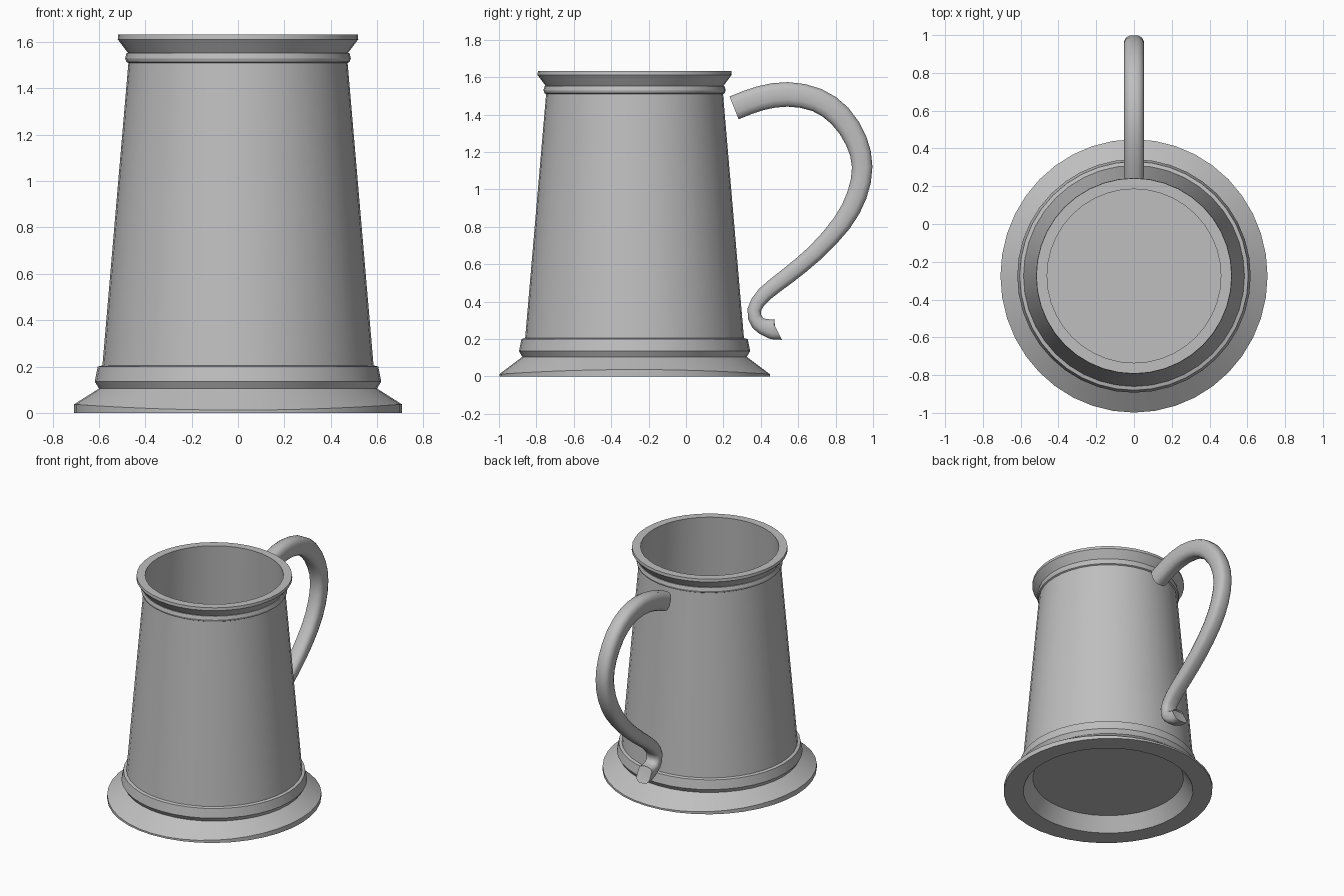
import bpy, bmesh, math
from mathutils import Vector

cube = bpy.data.objects.get("Cube")
if cube:
    bpy.data.objects.remove(cube)

CENTRE_Y = -0.275
SEGMENTS = 40

pewter = bpy.data.materials.new("pewter grey")
pewter.use_nodes = True
pewter.diffuse_color = (0.52, 0.52, 0.52, 1)
pewter.node_tree.nodes["Principled BSDF"].inputs["Base Color"].default_value = (0.52, 0.52, 0.52, 1)


def finish(name, bm, angle):
    bmesh.ops.recalc_face_normals(bm, faces=bm.faces)
    mesh = bpy.data.meshes.new(name)
    bm.to_mesh(mesh)
    bm.free()
    mesh.materials.append(pewter)
    obj = bpy.data.objects.new(name, mesh)
    bpy.context.collection.objects.link(obj)
    bpy.ops.object.select_all(action='DESELECT')
    obj.select_set(True)
    bpy.context.view_layer.objects.active = obj
    bpy.ops.object.shade_smooth_by_angle(angle=math.radians(angle))
    return obj


def bridge(bm, a, b):
    n = len(a)
    for i in range(n):
        j = (i + 1) % n
        bm.faces.new((a[i], a[j], b[j], b[i]))


# Tankard: hollow underside, flared foot, tapered wall, rim and interior
profile = [(0.515, 0.10), (0.58, 0), (0.707, 0), (0.707, 0.037), (0.60, 0.105),
           (0.618, 0.135), (0.605, 0.20), (0.585, 0.205), (0.473, 1.51),
           (0.482, 1.515), (0.487, 1.53), (0.481, 1.553), (0.475, 1.553),
           (0.519, 1.612), (0.517, 1.632), (0.46, 1.632), (0.565, 0.13)]
bm = bmesh.new()
rings = []
for r, z in profile:
    ring = []
    for i in range(SEGMENTS):
        a = math.tau * i / SEGMENTS
        s = math.sin(a)
        # The foot edge is slightly longer and thinner from front to back
        depth = 1.023 if r > 0.7 else 1
        drop = 0.025 * s * s if r > 0.7 and z > 0 else 0
        ring.append(bm.verts.new((r * math.cos(a), CENTRE_Y + r * s * depth, z - drop)))
    rings.append(ring)
for a, b in zip(rings, rings[1:]):
    bridge(bm, a, b)
bm.faces.new(rings[0])
bm.faces.new(rings[-1])
finish("tankard_body", bm, 25)

# Handle centre line: y, z, half thickness
path = [(0.257, 1.436, 0.067), (0.395, 1.487, 0.067), (0.545, 1.508, 0.067),
        (0.70, 1.478, 0.065), (0.823, 1.393, 0.064), (0.91, 1.26, 0.06),
        (0.942, 1.12, 0.056), (0.914, 0.97, 0.055), (0.834, 0.82, 0.052),
        (0.69, 0.66, 0.047), (0.54, 0.535, 0.045), (0.42, 0.44, 0.042),
        (0.364, 0.355, 0.037), (0.385, 0.285, 0.04), (0.44, 0.258, 0.05),
        (0.487, 0.248, 0.06)]


def smooth_path(points, steps):
    pts = [Vector(p) for p in points]
    pts = [2 * pts[0] - pts[1]] + pts + [2 * pts[-1] - pts[-2]]
    out = []
    for p0, p1, p2, p3 in zip(pts, pts[1:], pts[2:], pts[3:]):
        for k in range(steps):
            t = k / steps
            out.append(0.5 * (2 * p1 + (p2 - p0) * t + (2 * p0 - 5 * p1 + 4 * p2 - p3) * t ** 2
                              + (3 * p1 - p0 - 3 * p2 + p3) * t ** 3))
    return out + [pts[-2]]


def rounded(v):
    return math.copysign(abs(v) ** 0.65, v)


# Handle: rounded section swept along the line
bm = bmesh.new()
line = smooth_path(path, 2)
rings = []
for i, p in enumerate(line):
    d = line[min(i + 1, len(line) - 1)] - line[max(i - 1, 0)]
    length = math.hypot(d.x, d.y)
    ny, nz = -d.y / length, d.x / length
    if i == len(line) - 1:
        ny, nz = 0.447, -0.894   # slanted cut at the curled tip
        ny, nz = -ny, -nz
    ring = []
    for k in range(12):
        a = math.tau * (k + 0.5) / 12
        x, h = 0.054 * rounded(math.cos(a)), p.z * rounded(math.sin(a))
        ring.append(bm.verts.new((x, p.x + ny * h, p.y + nz * h)))
    rings.append(ring)
for a, b in zip(rings, rings[1:]):
    bridge(bm, a, b)
bm.faces.new(rings[0])
bm.faces.new(rings[-1])
finish("handle", bm, 40)
